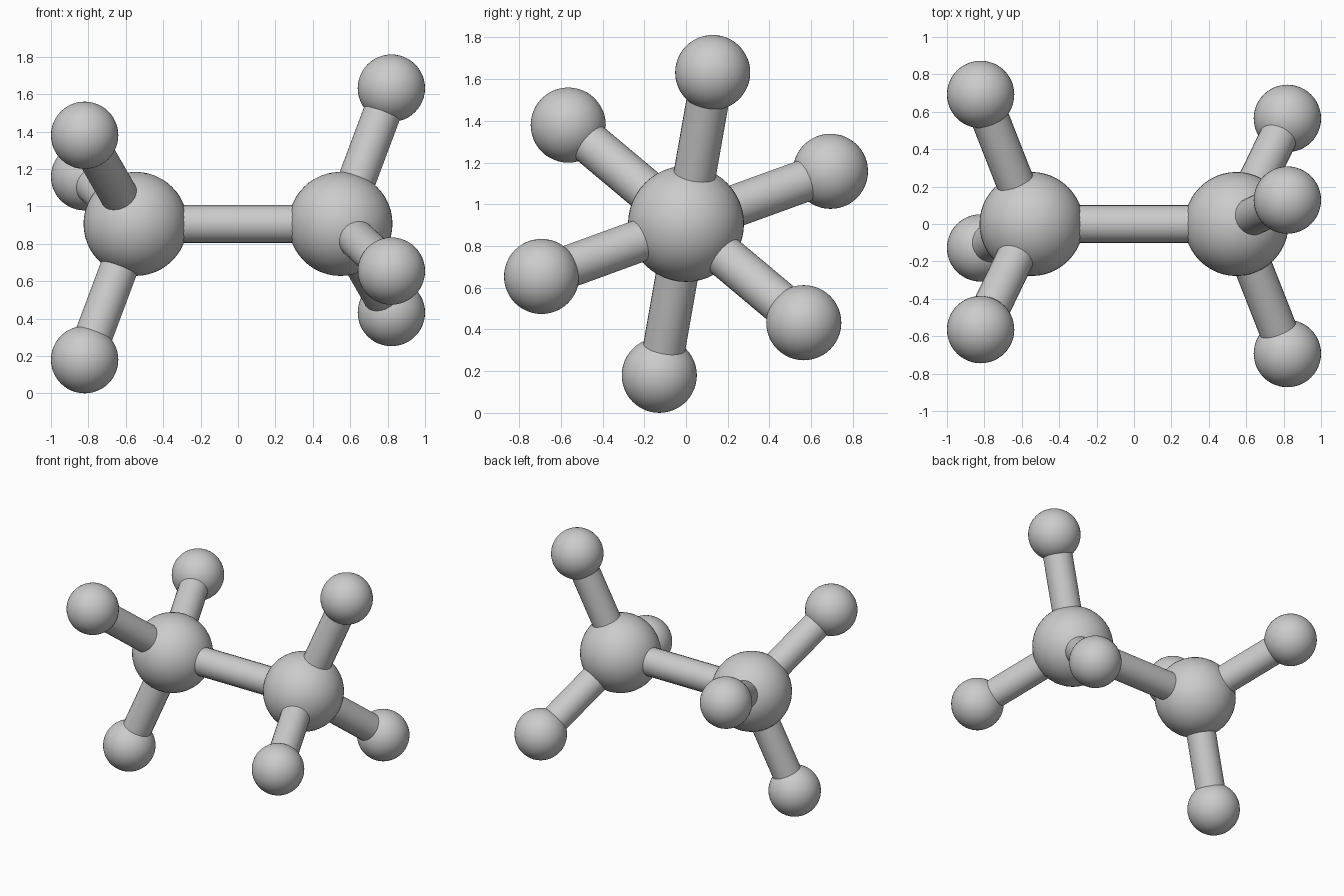
import bpy
from math import cos, sin, radians
from mathutils import Vector

if "Cube" in bpy.data.objects:
    bpy.data.objects.remove(bpy.data.objects["Cube"])

MID = 0.906          # height of the molecule axis
BOND_R = 0.102


def smooth(obj, name):
    obj.name = name
    bpy.ops.object.shade_smooth_by_angle(angle=radians(40))


def atom(name, centre, radius):
    bpy.ops.mesh.primitive_uv_sphere_add(segments=48, ring_count=24, radius=radius, location=centre)
    smooth(bpy.context.object, name)


def bond(name, a, b):
    d = b - a
    bpy.ops.mesh.primitive_cylinder_add(vertices=24, radius=BOND_R, depth=d.length,
                                        end_fill_type='NOTHING', location=(a + b) / 2,
                                        rotation=d.to_track_quat('Z', 'Y').to_euler())
    smooth(bpy.context.object, name)


# two large centre atoms and the bond joining them
centres = {s: Vector((s * 0.548, 0, MID)) for s in (-1, 1)}
bond("centre_bond", centres[-1], centres[1])

for s, label in ((-1, "left"), (1, "right")):
    c = centres[s]
    atom(label + "_large_atom", c, 0.278)
    # three small atoms per end, staggered against the opposite end
    for i in range(3):
        ang = radians(80 + 120 * i)
        p = Vector((s * 0.82, s * 0.737 * cos(ang), MID + s * 0.737 * sin(ang)))
        atom(f"{label}_small_atom_{i + 1}", p, 0.18)
        # each outer bond is two half sticks meeting in the middle
        mid = (c + p) / 2
        bond(f"{label}_inner_half_bond_{i + 1}", c, mid)
        bond(f"{label}_outer_half_bond_{i + 1}", mid, p)
